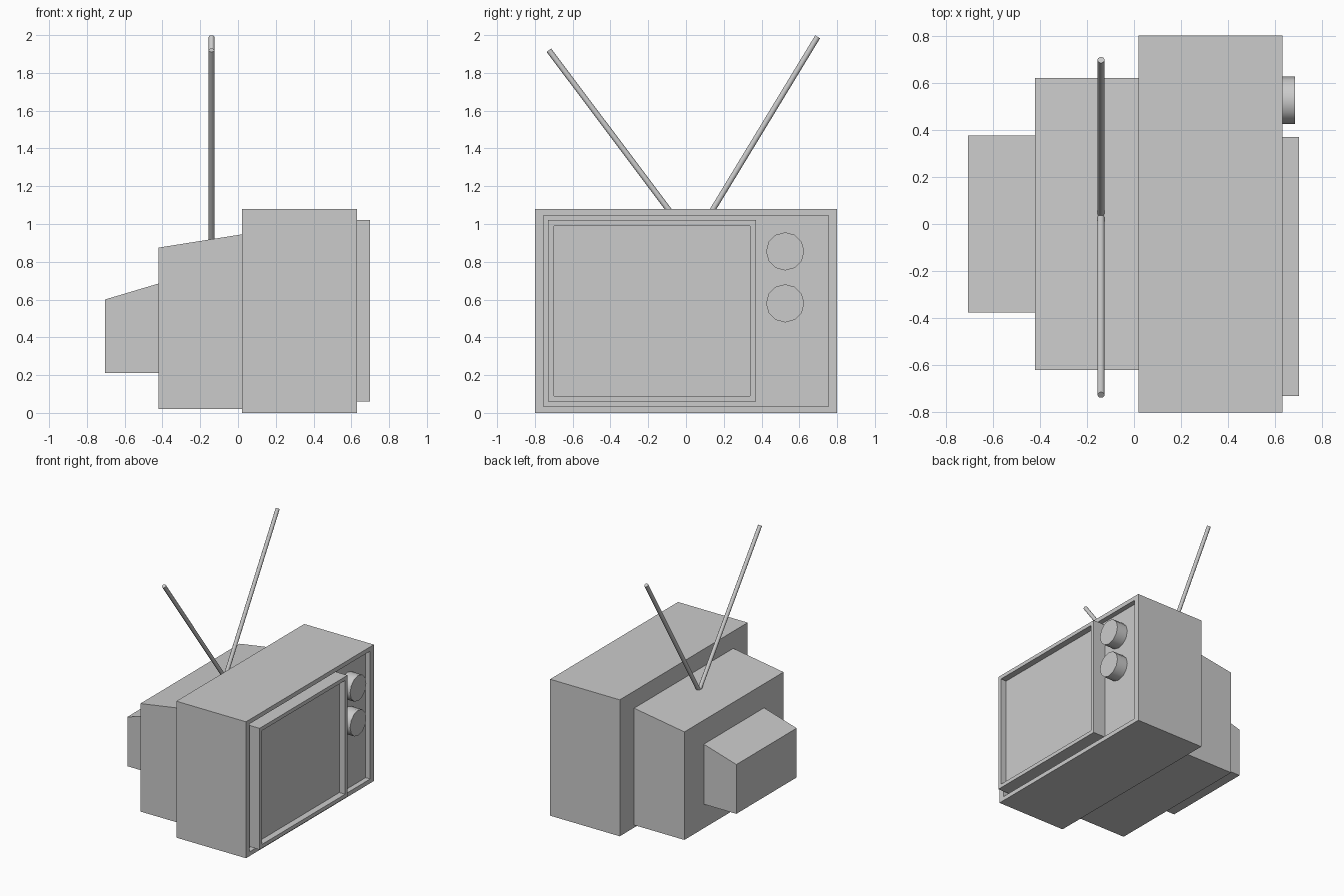
import bpy, bmesh, math
from mathutils import Vector

if "Cube" in bpy.data.objects:
    bpy.data.objects.remove(bpy.data.objects["Cube"])


def finish(name, bm):
    bmesh.ops.recalc_face_normals(bm, faces=bm.faces)
    mesh = bpy.data.meshes.new(name)
    bm.to_mesh(mesh)
    bm.free()
    obj = bpy.data.objects.new(name, mesh)
    bpy.context.collection.objects.link(obj)
    return obj


def block(name, x0, x1, y0, y1, z0, top0, top1, rim=None, depth=0):
    """Side profile (x, z) swept along y; optional recess in the +x face."""
    bm = bmesh.new()
    profile = [(x0, z0), (x1, z0), (x1, top1), (x0, top0)]
    face = bm.faces.new([bm.verts.new((x, y0, z)) for x, z in profile])
    new = bmesh.ops.extrude_face_region(bm, geom=[face], use_keep_orig=True)["geom"]
    bmesh.ops.translate(bm, vec=(0, y1 - y0, 0),
                        verts=[g for g in new if isinstance(g, bmesh.types.BMVert)])
    bmesh.ops.recalc_face_normals(bm, faces=bm.faces)
    if rim:
        front = max(bm.faces, key=lambda f: f.calc_center_median().x)
        bmesh.ops.inset_region(bm, faces=[front], thickness=0.01)
        mid_y, mid_z = (y0 + y1) / 2, (z0 + top1) / 2
        for v in front.verts:
            v.co.y = y0 + rim[0] if v.co.y < mid_y else y1 - rim[0]
            v.co.z = z0 + rim[1] if v.co.z < mid_z else top1 - rim[1]
        front = bmesh.ops.extrude_discrete_faces(bm, faces=[front])["faces"][0]
        bmesh.ops.translate(bm, vec=(-depth, 0, 0), verts=front.verts)
    return finish(name, bm)


def rod(name, start, end, radius, sides):
    start, end = Vector(start), Vector(end)
    axis = end - start
    bpy.ops.mesh.primitive_cylinder_add(
        vertices=sides, radius=radius, depth=axis.length, location=(start + end) / 2,
        rotation=axis.to_track_quat('Z', 'Y').to_euler())
    obj = bpy.context.object
    obj.name = name
    bpy.ops.object.shade_smooth_by_angle(angle=math.radians(40))
    return obj


# Cabinet with recessed front panel, and screen with raised surround
block("cabinet", 0.02, 0.63, -0.8, 0.8, 0, 1.08, 1.08, rim=(0.046, 0.034), depth=0.04)
block("screen_surround", 0.59, 0.70, -0.73, 0.37, 0.06, 1.02, 1.02, rim=(0.03, 0.03), depth=0.05)

# Stepped rear housing with sloping tops
block("rear_housing", -0.42, 0.02, -0.62, 0.62, 0.02, 0.875, 0.945)
block("tube_cover", -0.705, -0.42, -0.377, 0.377, 0.21, 0.60, 0.685)

# Tuning knobs
for i, z in enumerate((0.855, 0.58)):
    rod(f"knob_{i + 1}", (0.59, 0.525, z), (0.685, 0.525, z), 0.101, 12)

# Pair of aerials
rod("aerial_right", (-0.14, 0.035, 0.90), (-0.14, 0.697, 1.991), 0.015, 12)
rod("aerial_left", (-0.14, 0.04, 0.90), (-0.14, -0.726, 1.92), 0.015, 12)
